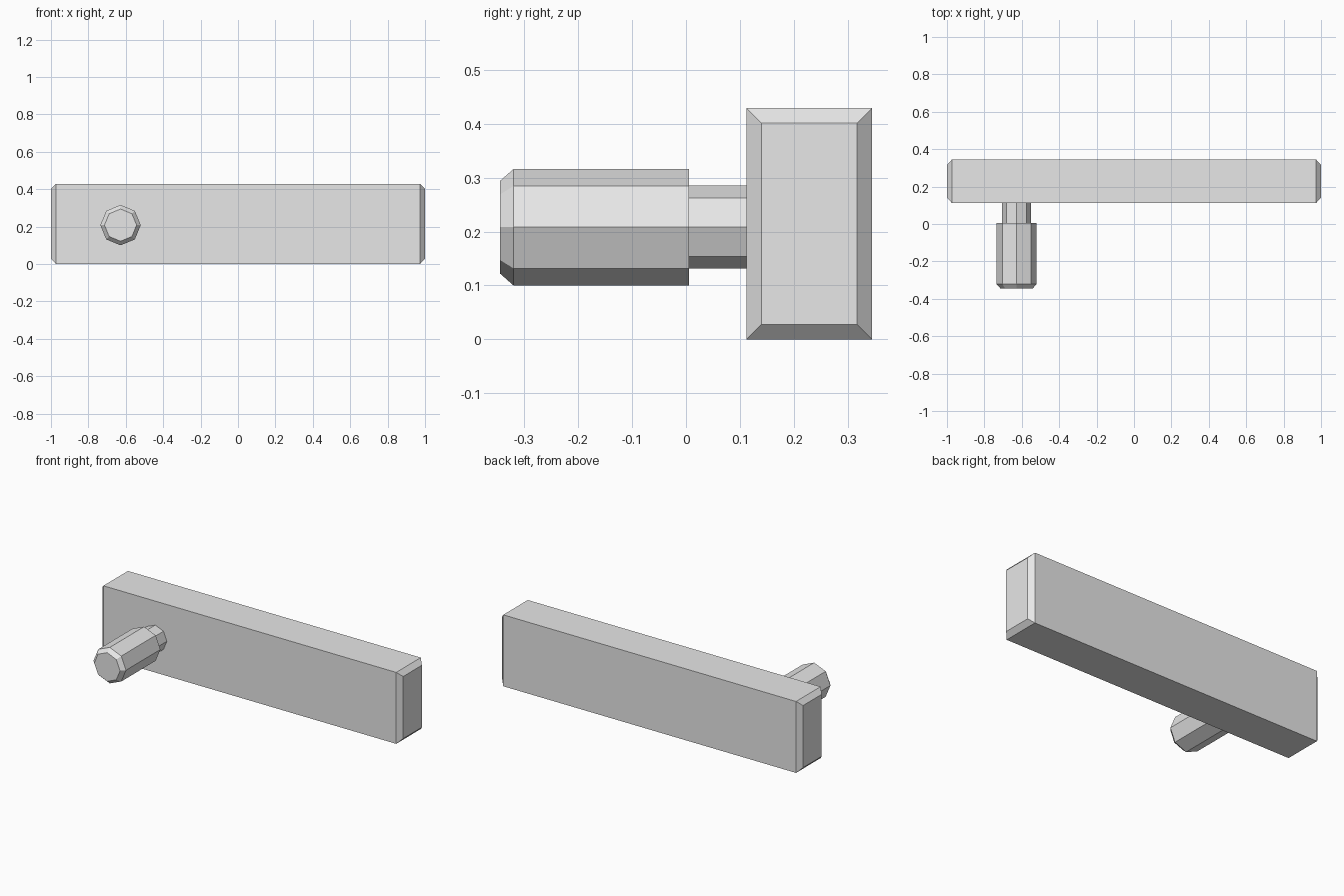
import bpy, bmesh, math

if "Cube" in bpy.data.objects:
    bpy.data.objects.remove(bpy.data.objects["Cube"])

grey = bpy.data.materials.new("light_grey")
grey.diffuse_color = (0.8, 0.8, 0.8, 1)
grey.use_nodes = True
grey.node_tree.nodes["Principled BSDF"].inputs["Base Color"].default_value = grey.diffuse_color


def loft(name, rings):
    """Skin a list of equal-length point rings and cap both ends."""
    bm = bmesh.new()
    loops = [[bm.verts.new(p) for p in ring] for ring in rings]
    n = len(loops[0])
    for a, b in zip(loops, loops[1:]):
        for i in range(n):
            j = (i + 1) % n
            bm.faces.new((a[i], a[j], b[j], b[i]))
    bm.faces.new(loops[0])
    bm.faces.new(loops[-1])
    bmesh.ops.recalc_face_normals(bm, faces=bm.faces)
    mesh = bpy.data.meshes.new(name)
    bm.to_mesh(mesh)
    bm.free()
    mesh.materials.append(grey)
    obj = bpy.data.objects.new(name, mesh)
    bpy.context.collection.objects.link(obj)
    return obj


# Long bar with chamfered ends
def bar_ring(x, inset):
    y0, y1 = 0.112 + inset, 0.345 - inset
    z0, z1 = inset, 0.429 - inset
    return [(x, y0, z0), (x, y1, z0), (x, y1, z1), (x, y0, z1)]


loft("bar", [bar_ring(-1, 0.028), bar_ring(-0.973, 0),
             bar_ring(0.973, 0), bar_ring(1, 0.028)])


# Eight-sided knob and its stem, both along y
def octagon(y, r):
    return [(-0.628 + r * math.sin(i * math.pi / 4), y,
             0.208 + r * math.cos(i * math.pi / 4)) for i in range(8)]


loft("knob", [octagon(-0.345, 0.086), octagon(-0.32, 0.108),
              octagon(0.006, 0.108), octagon(0.006, 0.077),
              octagon(0.112, 0.077)])
